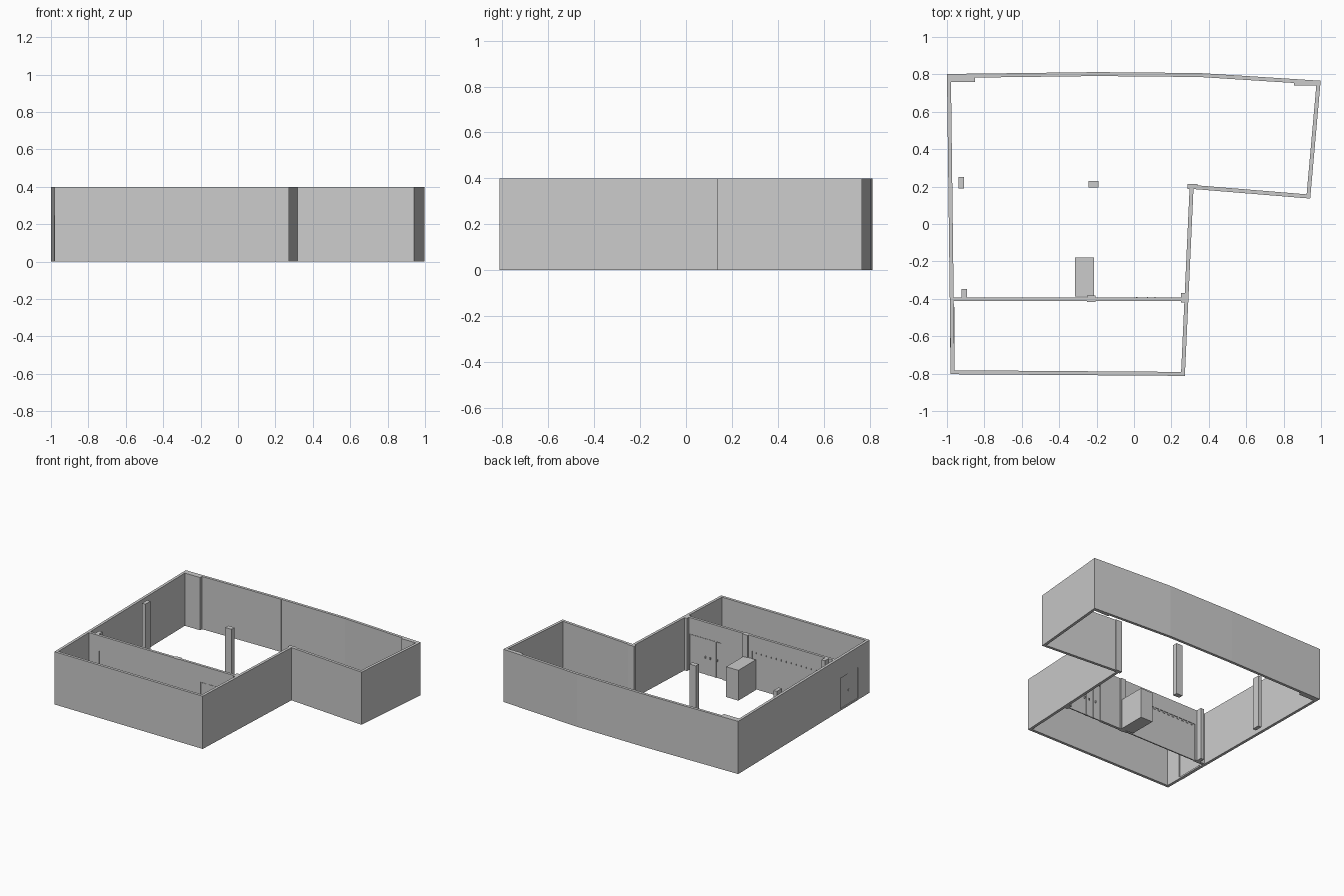
import bpy, bmesh
from mathutils import Vector

if "Cube" in bpy.data.objects:
    bpy.data.objects.remove(bpy.data.objects["Cube"])

H = 0.4    # wall height
T = 0.021  # wall thickness


def add_mesh(name, bm):
    bmesh.ops.recalc_face_normals(bm, faces=bm.faces[:])
    me = bpy.data.meshes.new(name)
    bm.to_mesh(me)
    bm.free()
    ob = bpy.data.objects.new(name, me)
    bpy.context.collection.objects.link(ob)
    return ob


def box(name, x0, x1, y0, y1, z0=0.0, z1=H):
    bm = bmesh.new()
    bmesh.ops.create_cube(bm, size=1)
    for v in bm.verts:
        v.co = Vector((x1 if v.co.x > 0 else x0,
                       y1 if v.co.y > 0 else y0,
                       z1 if v.co.z > 0 else z0))
    return add_mesh(name, bm)


def inset(pts, t):
    """Mitred inward offset of a counter-clockwise outline."""
    out = []
    for i, p in enumerate(pts):
        p = Vector(p)
        a = (p - Vector(pts[i - 1])).normalized()
        b = (Vector(pts[(i + 1) % len(pts)]) - p).normalized()
        na, nb = Vector((-a.y, a.x)), Vector((-b.y, b.x))
        out.append(p + (na + nb) * t / (1 + na.dot(nb)))
    return out


# Outer wall ring following the bent L-shaped plan
plan = [(-0.98, -0.803), (0.272, -0.812), (0.318, 0.187), (0.942, 0.136),
        (0.998, 0.766), (0.35, 0.807), (-0.2, 0.812), (-1.0, 0.802)]
bm = bmesh.new()
rings = []
for pts, z in ((plan, 0), (plan, H), (inset(plan, T), H), (inset(plan, T), 0)):
    rings.append([bm.verts.new((p[0], p[1], z)) for p in pts])
n = len(plan)
for k in range(4):
    r, s = rings[k], rings[(k + 1) % 4]
    for i in range(n):
        j = (i + 1) % n
        bm.faces.new((r[i], r[j], s[j], s[i]))
walls = add_mesh("outer_walls", bm)

# Side door opening cut through the left wall
cutter = box("door_cutter", -1.1, -0.9, -0.66, -0.445, -0.1, 0.245)
cutter.hide_render = True
mod = walls.modifiers.new("door_opening", 'BOOLEAN')
mod.operation = 'DIFFERENCE'
mod.solver = 'EXACT'
mod.object = cutter
bpy.context.view_layer.objects.active = walls
bpy.ops.object.modifier_apply(modifier=mod.name)
bpy.data.objects.remove(cutter, do_unlink=True)
box("side_door", -0.978, -0.966, -0.66, -0.445, 0, 0.245)
box("side_door_handle", -0.982, -0.978, -0.56, -0.545, 0.11, 0.125)
box("side_door_sill", -0.984, -0.96, -0.66, -0.445, 0, 0.012)

# Dividing wall: piers and headers around two openings
Y0, Y1 = -0.412, -0.392
for name, x0, x1, z0 in (("divider_left_pier", -0.965, -0.88, 0),
                         ("divider_window_header", -0.88, -0.28, 0.285),
                         ("divider_mid_pier", -0.28, -0.04, 0),
                         ("divider_door_header", -0.04, 0.25, 0.275),
                         ("divider_right_pier", 0.25, 0.275, 0)):
    box(name, x0, x1, Y0, Y1, z0)

# Thin screen filling the wide opening
box("partition_screen", -0.88, -0.28, -0.407, -0.398, 0, 0.285)
for i in range(14):
    x = -0.86 + i * 0.042
    box("screen_hanger", x, x + 0.014, -0.398, -0.393, 0.272, 0.285)

# Door leaves, jambs and handles
for x0, x1 in ((-0.034, 0.022), (0.034, 0.084), (0.096, 0.244)):
    box("door_leaf", x0, x1, -0.406, -0.398, 0, 0.27)
for x in (-0.04, 0.022, 0.084, 0.244):
    box("door_jamb", x, x + 0.012, -0.41, -0.393, 0, 0.275)
for x in (0.012, 0.07, 0.11):
    box("door_handle", x, x + 0.006, -0.398, -0.39, 0.125, 0.14)

# Pilasters built against the walls
for x0, x1, y0, y1 in ((-0.985, -0.85, 0.76, 0.785),
                       (0.855, 0.98, 0.741, 0.756),
                       (-0.245, -0.19, 0.79, 0.8),
                       (-0.25, -0.205, -0.416, -0.382),
                       (0.25, 0.276, -0.42, -0.37),
                       (0.287, 0.34, 0.187, 0.213)):
    box("pilaster", x0, x1, y0, y1)
box("corner_pilaster_back", -0.98, -0.845, 0.782, 0.79)

# Free-standing columns
for x0, x1, y0, y1 in ((-0.938, -0.91, 0.19, 0.25),
                       (-0.243, -0.19, 0.194, 0.23),
                       (-0.922, -0.894, -0.393, -0.348)):
    box("column", x0, x1, y0, y1)

# Low closet block against the dividing wall
box("closet_block", -0.315, -0.213, -0.388, -0.178, 0, 0.23)
